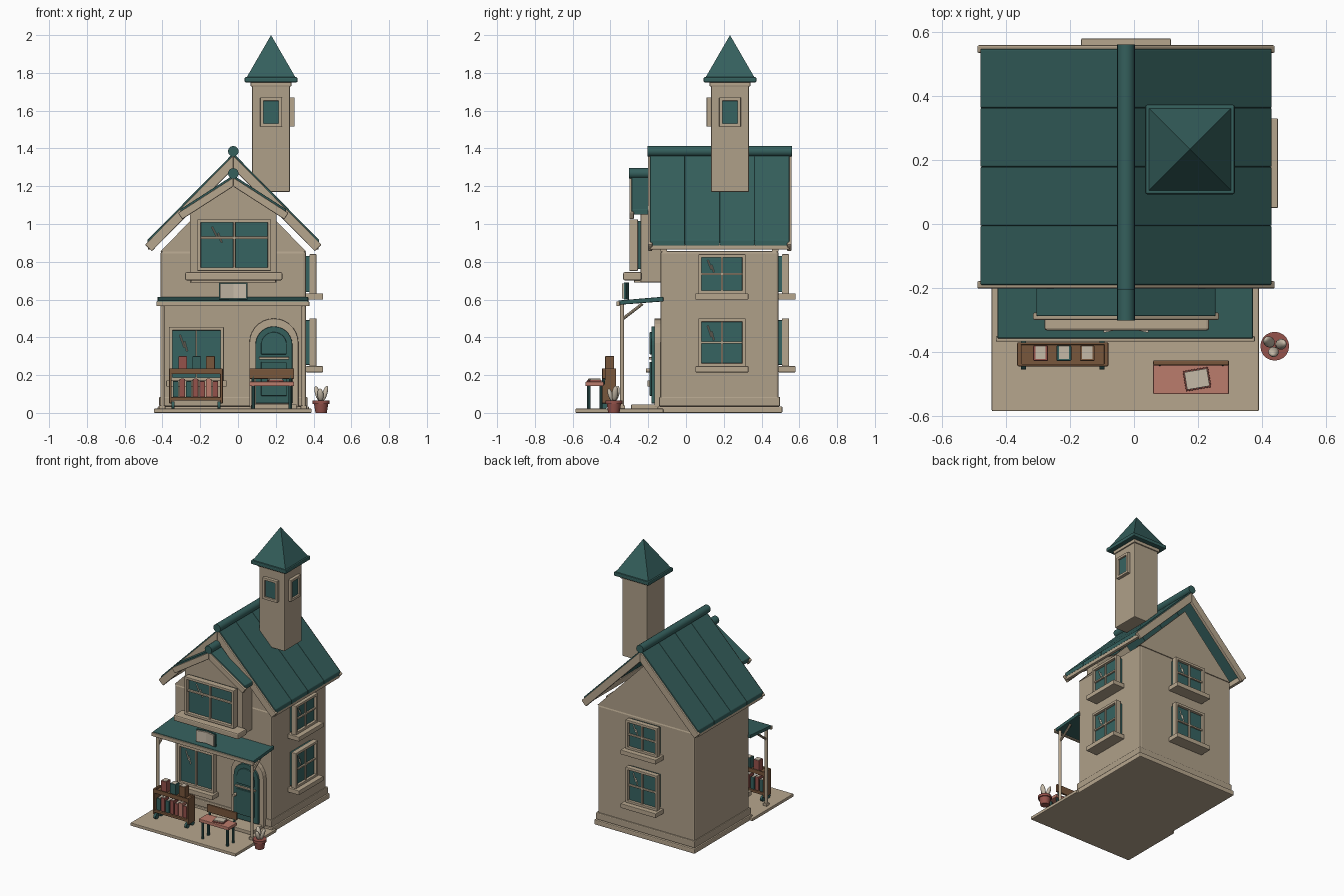
import bpy, bmesh, math
from mathutils import Vector

if "Cube" in bpy.data.objects:
    bpy.data.objects.remove(bpy.data.objects["Cube"])


def material(name, r, g, b):
    m = bpy.data.materials.new(name)
    m.diffuse_color = (r, g, b, 1)
    m.use_nodes = True
    m.node_tree.nodes["Principled BSDF"].inputs["Base Color"].default_value = (r, g, b, 1)
    return m


WALL = material("warm_plaster", 0.43, 0.35, 0.25)
TRIM = material("pale_trim", 0.47, 0.38, 0.27)
TEAL = material("deep_teal", 0.035, 0.115, 0.108)
GLASS = material("teal_glass", 0.037, 0.125, 0.12)
WOOD = material("brown_wood", 0.19, 0.095, 0.045)
PINK = material("dusty_pink", 0.5, 0.2, 0.15)
CLAY = material("red_clay", 0.3, 0.085, 0.07)
PAPER = material("paper", 0.56, 0.49, 0.39)


def finish(name, bm, mat, bevel=0.0, smooth=False):
    bmesh.ops.recalc_face_normals(bm, faces=bm.faces)
    mesh = bpy.data.meshes.new(name)
    for f in bm.faces:
        f.smooth = smooth
    bm.to_mesh(mesh)
    bm.free()
    if smooth:
        mesh.set_sharp_from_angle(angle=math.radians(40))
    mesh.materials.append(mat)
    ob = bpy.data.objects.new(name, mesh)
    bpy.context.scene.collection.objects.link(ob)
    if bevel:
        mod = ob.modifiers.new("soft_edges", "BEVEL")
        mod.width, mod.segments, mod.limit_method = bevel, 2, "ANGLE"
    return ob


def prism(name, pts, a, b, mat, axis="y", bevel=0.0):
    """Extrude a flat outline along one axis."""
    place = {"y": lambda p, t: (p[0], t, p[1]),
             "x": lambda p, t: (t, p[0], p[1]),
             "z": lambda p, t: (p[0], p[1], t)}[axis]
    bm = bmesh.new()
    ends = [[bm.verts.new(place(p, t)) for p in pts] for t in (a, b)]
    bm.faces.new(ends[0])
    bm.faces.new(ends[1])
    for i in range(len(pts)):
        j = (i + 1) % len(pts)
        bm.faces.new((ends[0][i], ends[0][j], ends[1][j], ends[1][i]))
    return finish(name, bm, mat, bevel)


def box(name, x0, x1, y0, y1, z0, z1, mat, bevel=0.004):
    return prism(name, [(x0, y0), (x1, y0), (x1, y1), (x0, y1)], z0, z1, mat, "z", bevel)


def rod(name, p, q, r, mat, sides=16, r2=None):
    p, q = Vector(p), Vector(q)
    bm = bmesh.new()
    bmesh.ops.create_cone(bm, cap_ends=True, segments=sides, radius1=r,
                          radius2=r if r2 is None else r2, depth=(q - p).length)
    bm.transform((q - p).to_track_quat("Z", "Y").to_matrix().to_4x4())
    bmesh.ops.translate(bm, vec=(p + q) / 2, verts=bm.verts)
    return finish(name, bm, mat, smooth=sides > 8)


def window(name, side, wall, c, w, z0, z1, d0=0.018, d1=0.055, sill=0.09,
           bar=0.5, t=0.018, shine=True):
    """Framed window; u runs along the wall, d outwards from it."""
    place = {"front": lambda u, d: (c + u, wall - d),
             "right": lambda u, d: (wall + d, c + u),
             "back": lambda u, d: (c - u, wall + d)}[side]

    def part(label, u0, u1, e0, e1, a, b, mat):
        (xa, ya), (xb, yb) = place(u0, e0), place(u1, e1)
        box(f"{name}_{label}", min(xa, xb), max(xa, xb), min(ya, yb), max(ya, yb), a, b, mat, 0.003)

    h, front = w / 2, d0 + (d1 - d0) * 0.5
    part("glass", -h + t / 2, h - t / 2, -0.005, front, z0 + t / 2, z1 - t / 2, GLASS)
    for s in (-1, 1):
        part("jamb", s * h, s * (h - t), d0, d1, z0, z1, TRIM)
    part("head", -h, h, d0, d1, z1 - t, z1, TRIM)
    part("foot", -h, h, d0, d1, z0, z0 + t, TRIM)
    if bar:
        zb = z0 + (z1 - z0) * bar
        part("transom", -h, h, front, d1 - 0.006, zb - 0.006, zb + 0.006, TRIM)
        part("mullion", -0.006, 0.006, front, d1 - 0.006, z0, z1, TRIM)
    if sill:
        part("sill", -h - 0.015, h + 0.015, 0, sill, z0 - 0.03, z0 + 0.002, TRIM)
    if shine:
        for k, (ua, ub, low) in enumerate(((-0.3, -0.22, 0.62), (-0.22, -0.17, 0.6))):
            zt = z1 - (z1 - z0) * (0.15 + 0.12 * k)
            rod(f"{name}_shine", (*place(ua * w, front), zt),
                (*place(ub * w, front), z0 + (z1 - z0) * (low - 0.05 * k)), 0.004, PAPER, 4)


CX = -0.025  # house centre line


def gable_roof(name, top, run, drop, y0, y1, panels, thick, barge):
    """Two slopes of panels, bargeboards and a round ridge."""
    slope = drop / run
    n = math.hypot(1, slope)
    for s in (-1, 1):
        step = (y1 - y0) / panels
        for i in range(panels):
            prism(f"{name}_panel", [(CX, top), (CX + s * run, top - drop),
                  (CX + s * run, top - drop - thick), (CX, top - thick)],
                  y0 + i * step, y0 + (i + 1) * step, TEAL, bevel=0.004)
        e, zt = run + 0.012, top - 0.012
        ends = (y0, y1) if panels > 1 else (y0,)
        for y in ends:
            prism(f"{name}_bargeboard", [(CX, zt), (CX + s * e, zt - slope * e),
                  (CX + s * (e - barge * slope / n), zt - slope * e - barge / n),
                  (CX, zt - barge * n)], y - 0.012, y + 0.012, TRIM, bevel=0.005)
    rod(f"{name}_ridge", (CX, y0 - 0.014, top + 0.01), (CX, y1 + 0.014, top + 0.01), 0.028, TEAL)


# Ground slabs and main walls
box("porch_slab", -0.445, 0.39, -0.585, -0.12, 0, 0.022, TRIM)
box("house_slab", -0.425, 0.375, -0.15, 0.51, 0, 0.035, TRIM, 0.006)
box("plinth_band", -0.418, 0.368, -0.143, 0.498, 0.035, 0.085, WALL, 0.006)
box("house_walls", -0.41, 0.36, -0.135, 0.49, 0.05, 0.857, WALL, 0.012)
for gy0, gy1 in ((-0.135, -0.1), (0.455, 0.49)):
    prism("gable_wall", [(-0.41, 0.855), (0.36, 0.855), (CX, 1.25)], gy0, gy1, WALL)
gable_roof("main_roof", 1.375, 0.455, 0.46, -0.19, 0.547, 4, 0.03, 0.05)
for s in (-1, 1):
    x = CX + s * 0.441
    box("eave_fascia", x - 0.011, x + 0.011, -0.19, 0.547, 0.865, 0.903, TRIM)

# Projecting upper bay
prism("bay_walls", [(CX - 0.23, 0.69), (CX + 0.23, 0.69), (CX + 0.23, 1.07),
                    (CX, 1.22), (CX - 0.23, 1.07)], -0.24, -0.12, WALL, bevel=0.006)
gable_roof("bay_roof", 1.258, 0.28, 0.18, -0.288, -0.17, 1, 0.03, 0.04)
window("bay_window", "front", -0.24, -0.02, 0.39, 0.752, 1.025, 0.015, 0.06, 0, 0.64)
box("bay_window_sill", -0.28, 0.235, -0.333, -0.235, 0.702, 0.745, TRIM, 0.008)
box("bay_window_apron", -0.25, 0.2, -0.275, -0.235, 0.69, 0.705, TRIM)

# Side and back windows
for z0, z1 in ((0.245, 0.5), (0.63, 0.84)):
    window("side_window", "right", 0.36, 0.19, 0.25, z0, z1)
    window("back_window", "back", 0.49, CX, 0.25, z0, z1)

# Shop window
window("shop_window", "front", -0.135, -0.22, 0.29, 0.17, 0.455, 0, 0.035, 0.07, 0)
box("shop_mullion", -0.226, -0.216, -0.165, -0.14, 0.18, 0.45, TRIM, 0.002)


def arch(x, r, z0, zc):
    curve = [(x + r * math.cos(math.pi * i / 14), zc + r * math.sin(math.pi * i / 14))
             for i in range(15)]
    return [(x - r, z0), (x + r, z0)] + curve


# Arched door
prism("door_frame", arch(0.19, 0.13, 0.03, 0.37), -0.168, -0.13, TRIM, bevel=0.005)
prism("door", arch(0.19, 0.098, 0.05, 0.36), -0.183, -0.14, TEAL, bevel=0.004)
prism("door_top_panel", arch(0.19, 0.068, 0.31, 0.36), -0.193, -0.18, GLASS, bevel=0.004)
box("door_lower_panel", 0.122, 0.258, -0.193, -0.18, 0.09, 0.27, TEAL)
box("door_rail", 0.11, 0.27, -0.196, -0.18, 0.283, 0.295, TRIM, 0.002)
rod("door_knob", (0.112, -0.18, 0.225), (0.112, -0.212, 0.225), 0.011, TRIM)
box("door_step", 0.07, 0.31, -0.29, -0.14, 0.02, 0.045, TRIM)

# Porch roof, posts and braces
prism("porch_roof", [(-0.358, 0.572), (-0.358, 0.595), (-0.12, 0.615), (-0.12, 0.59)],
      -0.427, 0.372, TEAL, "x", 0.004)
box("porch_fascia", -0.432, 0.378, -0.368, -0.35, 0.565, 0.59, TRIM)
for px in (-0.4, 0.348):
    rod("porch_post", (px, -0.338, 0.02), (px, -0.338, 0.58), 0.011, TRIM)
    rod("porch_brace", (px, -0.338, 0.495), (px, -0.23, 0.578), 0.008, TRIM, 8)
    box("post_foot", px - 0.016, px + 0.016, -0.354, -0.322, 0.02, 0.04, TRIM)


def open_book(name, x, y, z, w, h):
    """Upright pair of leaning pages with covers."""
    for s in (-1, 1):
        for label, back, mat, g in (("page", 0, PAPER, 0), ("cover", 0.011, TEAL, 0.005)):
            prism(f"{name}_{label}", [(x, y + back), (x + s * (w + g), y + back - 0.015),
                  (x + s * (w + g), y + back - 0.004), (x, y + back + 0.011)],
                  z - g, z + h + g, mat, "z")


open_book("sign_book", CX, -0.325, 0.605, 0.07, 0.08)

# Tower with pyramid cap
TX, TY = 0.175, 0.233
box("tower", TX - 0.1, TX + 0.1, TY - 0.1, TY + 0.1, 1.17, 1.74, WALL, 0.005)
box("tower_cornice", TX - 0.108, TX + 0.108, TY - 0.108, TY + 0.108, 1.728, 1.752, TRIM)
box("tower_eave", TX - 0.14, TX + 0.14, TY - 0.14, TY + 0.14, 1.75, 1.777, TEAL, 0.006)
cap = rod("tower_cap", (0, 0, 1.775), (0, 0, 2.0), 0.13 * math.sqrt(2), TEAL, 4, 0)
cap.rotation_euler.z = math.pi / 4 if abs(abs(cap.data.vertices[0].co.x) - 0.13) > 0.02 else 0
cap.location = (TX, TY, 0)
for side, wall, c in (("front", TY - 0.1, TX), ("right", TX + 0.1, TY)):
    window("tower_window", side, wall, c, 0.115, 1.515, 1.67, 0, 0.024, 0, 0, shine=False)

# Book cart
for x in (-0.365, -0.094):
    box("cart_side", x, x + 0.014, -0.445, -0.37, 0.05, 0.235, WOOD)
for z in (0.065, 0.205):
    box("cart_shelf", -0.362, -0.082, -0.443, -0.372, z, z + 0.018, WOOD)
for y in (-0.445, -0.378):
    box("cart_rail", -0.36, -0.085, y, y + 0.008, 0.205, 0.235, WOOD, 0.002)
for x in (-0.345, -0.1):
    for y in (-0.435, -0.38):
        rod("cart_wheel", (x - 0.008, y, 0.04), (x + 0.008, y, 0.04), 0.02, TEAL)


def book(name, x, y0, y1, z, w, h, mat):
    box(name, x, x + w, y0, y1, z, z + h, mat, 0.003)
    box(f"{name}_pages", x + 0.007, x + w - 0.007, y0 + 0.006, y1 - 0.002, z + h - 0.01, z + h + 0.002, PAPER, 0)


for i, mat in enumerate((CLAY, TEAL, WOOD)):
    book("top_book", -0.315 + i * 0.073, -0.428, -0.38, 0.222, 0.046, 0.078, mat)
for i, mat in enumerate((TEAL, CLAY, TEAL, CLAY, CLAY, PINK, CLAY)):
    book("shelf_book", -0.345 + i * 0.035, -0.432, -0.38, 0.083, 0.03, 0.085 + 0.012 * (i % 2), mat)

# Bench with an open book on the seat
box("bench_seat", 0.06, 0.297, -0.532, -0.435, 0.142, 0.165, PINK)
box("bench_back", 0.06, 0.297, -0.442, -0.426, 0.18, 0.235, WOOD)
for x in (0.08, 0.277):
    for y in (-0.515, -0.45):
        rod("bench_leg", (x, y, 0.02), (x, y, 0.145), 0.009, TEAL, 8)
    rod("bench_back_post", (x, -0.437, 0.15), (x, -0.434, 0.2), 0.008, TEAL, 8)
for label, mat, g, z in (("cover", CLAY, 0.004, 0.165), ("pages", PAPER, 0, 0.172)):
    ob = box(f"bench_book_{label}", -0.036 - g, 0.036 + g, -0.028 - g, 0.028 + g, z, z + 0.009, mat, 0.002)
    ob.location = (0.197, -0.485, 0)
    ob.rotation_euler.z = 0.17

# Flower pot with plump leaves
rod("pot", (0.44, -0.382, 0), (0.44, -0.382, 0.055), 0.03, CLAY, 20, 0.039)
rod("pot_rim", (0.44, -0.382, 0.048), (0.44, -0.382, 0.066), 0.045, CLAY, 20)
for ang, tilt, size in ((0.3, 0.3, 0.085), (2.5, 0.35, 0.085), (4.5, 0.3, 0.07)):
    bm = bmesh.new()
    bmesh.ops.create_uvsphere(bm, u_segments=12, v_segments=8, radius=0.5)
    bmesh.ops.scale(bm, vec=(0.026, 0.034, size), verts=bm.verts)
    bmesh.ops.translate(bm, vec=(0, 0, size / 2), verts=bm.verts)
    leaf = finish("leaf", bm, PAPER, smooth=True)
    leaf.location = (0.44 + 0.008 * math.cos(ang), -0.382 + 0.008 * math.sin(ang), 0.062)
    leaf.rotation_euler = (0, tilt, ang)
